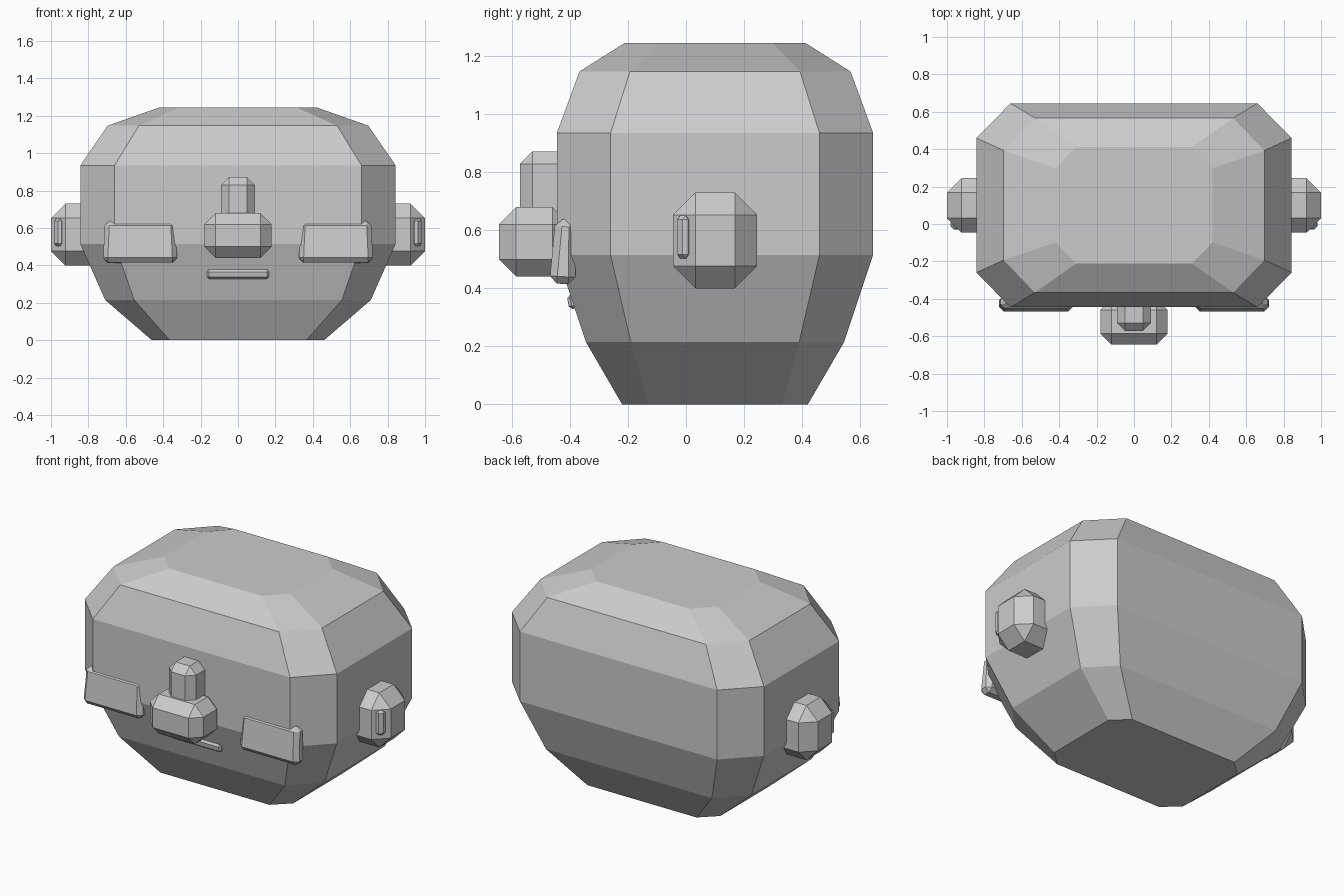
import bpy, bmesh
from math import radians
from mathutils import Euler

if "Cube" in bpy.data.objects:
    bpy.data.objects.remove(bpy.data.objects["Cube"])


def finish(name, bm):
    bmesh.ops.recalc_face_normals(bm, faces=bm.faces)
    me = bpy.data.meshes.new(name)
    bm.to_mesh(me)
    bm.free()
    ob = bpy.data.objects.new(name, me)
    bpy.context.collection.objects.link(ob)
    return ob


def chamfer_box(name, lo, hi, bevel, rot=(0, 0, 0), mirror=False, top_taper=(1, 1)):
    """Box between two corners with one-segment chamfers; optional x mirror."""
    bm = bmesh.new()
    bmesh.ops.create_cube(bm, size=1)
    centre = [(a + b) / 2 for a, b in zip(lo, hi)]
    for v in bm.verts:
        if v.co.z > 0:
            v.co.x *= top_taper[0]
            v.co.y *= top_taper[1]
        for i in range(3):
            v.co[i] *= hi[i] - lo[i]
    bmesh.ops.bevel(bm, geom=bm.edges[:], offset=bevel, offset_type='OFFSET',
                    segments=1, affect='EDGES', clamp_overlap=True)
    bmesh.ops.rotate(bm, verts=bm.verts, matrix=Euler(rot).to_matrix())
    bmesh.ops.translate(bm, verts=bm.verts, vec=centre)
    ob = finish(name, bm)
    if mirror:
        m = ob.modifiers.new("mirror", 'MIRROR')
        m.use_mirror_merge = False
    return ob


# Head: stacked octagons (z, half width, front flat half width, half depth, side flat half depth)
YC = 0.1
rings = [
    (0.0, 0.46, 0.365, 0.32, 0.23),
    (0.215, 0.71, 0.555, 0.445, 0.29),
    (0.515, 0.843, 0.66, 0.545, 0.36),
    (0.935, 0.843, 0.66, 0.545, 0.36),
    (1.147, 0.697, 0.53, 0.467, 0.293),
    (1.245, 0.42, 0.31, 0.312, 0.198),
]
bm = bmesh.new()
loops = []
for z, X, x, Y, y in rings:
    pts = [(x, -Y), (X, -y), (X, y), (x, Y), (-x, Y), (-X, y), (-X, -y), (-x, -Y)]
    loops.append([bm.verts.new((px, py + YC, z)) for px, py in pts])
for a, b in zip(loops, loops[1:]):
    for i in range(8):
        j = (i + 1) % 8
        bm.faces.new((a[i], a[j], b[j], b[i]))
bm.faces.new(loops[0])
bm.faces.new(loops[-1])
finish("head", bm)

# Ears with a small stud on the front chamfer
chamfer_box("ears", (0.70, -0.045, 0.40), (1.0, 0.245, 0.73), 0.077)
bpy.data.objects["ears"].modifiers.new("mirror", 'MIRROR').use_mirror_merge = False
chamfer_box("ear_studs", (0.935, -0.025, 0.503), (0.987, 0.005, 0.650), 0.013,
            rot=(0, 0, radians(45)), mirror=True)

# Nose: bridge above, wide tip below
chamfer_box("nose_bridge", (-0.09, -0.572, 0.56), (0.09, -0.38, 0.872), 0.043)
chamfer_box("nose_tip", (-0.18, -0.645, 0.44), (0.18, -0.40, 0.68), 0.06)

# Eye pads and mouth
chamfer_box("eyes", (0.325, -0.465, 0.415), (0.722, -0.375, 0.637), 0.025,
            mirror=True, top_taper=(0.95, 0.8), rot=(radians(-3), 0, 0))
chamfer_box("mouth", (-0.167, -0.407, 0.33), (0.167, -0.365, 0.38), 0.011,
            rot=(radians(10), 0, 0))
